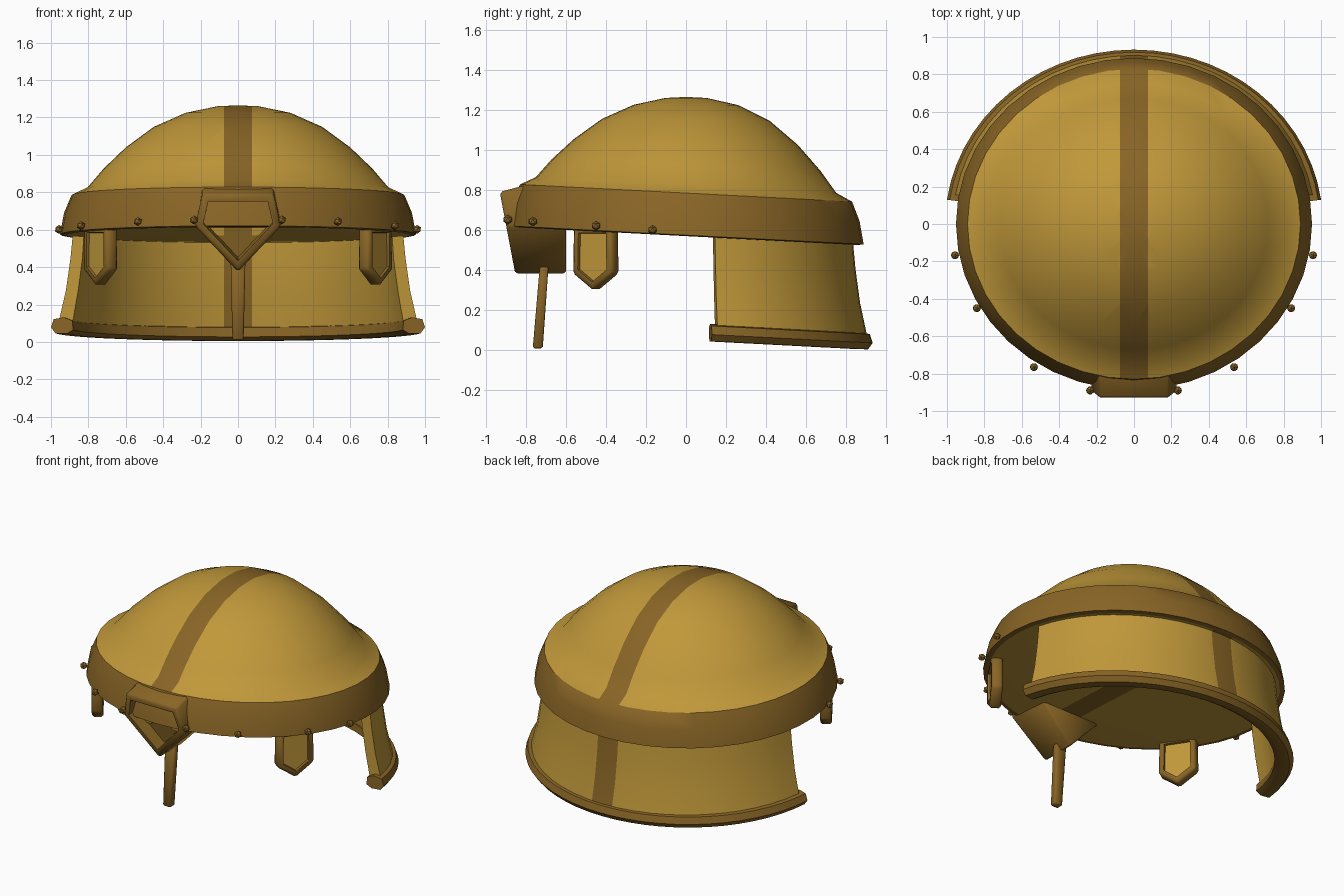
import bpy
import bmesh
from math import cos, sin, radians
from mathutils import Matrix

if "Cube" in bpy.data.objects:
    bpy.data.objects.remove(bpy.data.objects["Cube"], do_unlink=True)


def make_material(name, rgb):
    mat = bpy.data.materials.new(name)
    mat.use_nodes = True
    mat.diffuse_color = (*rgb, 1)
    mat.node_tree.nodes["Principled BSDF"].inputs["Base Color"].default_value = (*rgb, 1)
    return mat


MATERIALS = [make_material("light gold", (0.53, 0.315, 0.042)),
             make_material("dark bronze", (0.25, 0.13, 0.019))]
GOLD, BRONZE = 0, 1
STRIPE = 0.075


def finish(name, bm, smooth_angle):
    bmesh.ops.recalc_face_normals(bm, faces=bm.faces)
    mesh = bpy.data.meshes.new(name)
    bm.to_mesh(mesh)
    bm.free()
    for mat in MATERIALS:
        mesh.materials.append(mat)
    obj = bpy.data.objects.new(name, mesh)
    bpy.context.collection.objects.link(obj)
    bpy.ops.object.select_all(action="DESELECT")
    obj.select_set(True)
    bpy.context.view_layer.objects.active = obj
    bpy.ops.object.shade_smooth_by_angle(angle=radians(smooth_angle))


def tilt(y, z):
    """Lower rings sink towards the back; the crown stays level."""
    return z - 0.052 * y * min(1, max(0, (1.25 - z) / 0.4))


def sweep(name, profile, ratio, start=0, end=360, steps=40, bronze=(), stripe=True):
    """Turn a closed profile of (radius, height) about z on an oval path."""
    bm = bmesh.new()
    full = end - start == 360
    rings = []
    for i in range(steps if full else steps + 1):
        a = radians(start + (end - start) * i / steps)
        ring = []
        for r, z in profile:
            x, y = r * cos(a), r * sin(a) * ratio
            ring.append(bm.verts.new((x, y, tilt(y, z))))
        rings.append(ring)
    n = len(profile)
    for i in range(steps):
        a, b = rings[i], rings[(i + 1) % len(rings)]
        for j in range(n):
            k = (j + 1) % n
            if profile[j][0] == 0 and profile[k][0] == 0:
                continue
            face = bm.faces.new((a[j], a[k], b[k], b[j]))
            face.material_index = BRONZE if j in bronze else GOLD
    if not full:
        for ring in (rings[0], rings[-1]):
            bm.faces.new(ring).material_index = BRONZE if bronze else GOLD
    bmesh.ops.remove_doubles(bm, verts=bm.verts, dist=0.0005)
    # Cut the centre stripe into the surface
    if stripe:
        for x in (-STRIPE, STRIPE):
            bmesh.ops.bisect_plane(bm, geom=bm.verts[:] + bm.edges[:] + bm.faces[:],
                                   plane_co=(x, 0, 0), plane_no=(1, 0, 0))
        for face in bm.faces:
            if abs(face.calc_center_median().x) < STRIPE:
                face.material_index = BRONZE
    finish(name, bm, 40)


def prism(name, outline, front, back, bevel=0, rim=0, depth=0, both=False,
          panel=BRONZE, colour=BRONZE, lift=0, matrix=Matrix()):
    """Extrude an x-z outline between two y functions, with sunken panels."""
    bm = bmesh.new()
    top = max(z for x, z in outline)
    f = [bm.verts.new((x, front(z), z)) for x, z in outline]
    b = [bm.verts.new((x, back(z), z + (lift if z == top else 0))) for x, z in outline]
    bm.faces.new(f)
    bm.faces.new(b[::-1])
    for i in range(len(f)):
        k = (i + 1) % len(f)
        bm.faces.new((f[k], f[i], b[i], b[k]))
    bmesh.ops.recalc_face_normals(bm, faces=bm.faces)
    if bevel:
        bmesh.ops.bevel(bm, geom=bm.edges[:], offset=bevel, segments=1, affect="EDGES")
    for face in bm.faces:
        face.material_index = colour
    if rim:
        caps = sorted(bm.faces, key=lambda c: c.calc_area())[-2:]
        caps.sort(key=lambda c: c.calc_center_median().y)
        for cap in caps if both else caps[:1]:
            bmesh.ops.inset_region(bm, faces=[cap], thickness=rim, use_even_offset=True)
            bmesh.ops.inset_region(bm, faces=[cap], thickness=0.004, depth=-depth)
            cap.material_index = panel
    bm.transform(matrix)
    finish(name, bm, 50)


# Domed bowl with its brow band, closed underneath by a level floor
bowl = [(0, 1.265), (0.11, 1.26), (0.28, 1.225), (0.45, 1.15), (0.6, 1.04),
        (0.72, 0.925), (0.805, 0.825), (0.89, 0.785), (0.93, 0.69), (0.952, 0.575),
        (0.92, 0.57), (0.45, 0.575), (0, 0.575)]
sweep("bowl_and_brow_band", bowl, 0.932, bronze=(7, 8, 9))

# Flared neck guard and its rolled rim
guard = [(0.895, 0.6), (0.91, 0.45), (0.935, 0.28), (0.977, 0.1),
         (0.9, 0.1), (0.868, 0.28), (0.845, 0.45), (0.835, 0.6)]
sweep("neck_guard", guard, 0.93, 10, 170, 24)
rim = [(0.89, 0.07), (0.925, 0.05), (0.985, 0.052), (1.01, 0.085),
       (0.995, 0.128), (0.94, 0.138), (0.895, 0.12)]
sweep("neck_guard_rim", rim, 0.923, 8, 172, 28, bronze=range(len(rim)), stripe=False)


# Brow box: deep five-sided frame leaning forward
def brow_face(z):
    return -0.93 + 0.19 * (0.79 - z)


prism("brow_plate",
      [(-0.19, 0.79), (0.19, 0.79), (0.23, 0.62), (0, 0.375), (-0.23, 0.62)],
      brow_face, lambda z: -0.6, bevel=0.012, rim=0.028, depth=0.08, lift=0.09)
for side, label in ((1, "left"), (-1, "right")):
    prism(label + "_brow_inlay",
          [(side * x, z) for x, z in ((0.075, 0.57), (0.125, 0.57), (0.17, 0.62), (0.17, 0.66), (0.075, 0.66))],
          lambda z: brow_face(z) + 0.074, lambda z: brow_face(z) + 0.081, colour=GOLD)

# Nose bar
prism("nose_bar", [(-0.04, 0.46), (0.04, 0.46), (0.03, 0.01), (-0.03, 0.01)],
      lambda z: -0.766 + 0.085 * z, lambda z: -0.716 + 0.07 * z, bevel=0.008)

# Hanging side shields
pendant = [(-0.115, 0.62), (0.115, 0.62), (0.12, 0.385), (0, 0.3), (-0.12, 0.385)]
for side, label in ((1, "left"), (-1, "right")):
    turn = Matrix.Translation((side * 0.735, -0.45, 0)) @ Matrix.Rotation(side * radians(57), 4, "Z")
    prism(label + "_side_shield", pendant, lambda z: -0.035, lambda z: 0.035, bevel=0.012,
          rim=0.022, depth=0.015, both=True, panel=GOLD, matrix=turn)

# Studs along the brow band
for side, label in ((1, "left"), (-1, "right")):
    for i, (x, y) in enumerate([(0.235, -0.89), (0.535, -0.765), (0.84, -0.45), (0.957, -0.167)]):
        bm = bmesh.new()
        bmesh.ops.create_icosphere(bm, subdivisions=1, radius=0.024,
                                   matrix=Matrix.Translation((side * x, y, 0.59 - 0.07 * y)))
        for face in bm.faces:
            face.material_index = BRONZE
        finish(f"{label}_stud_{i + 1}", bm, 30)
